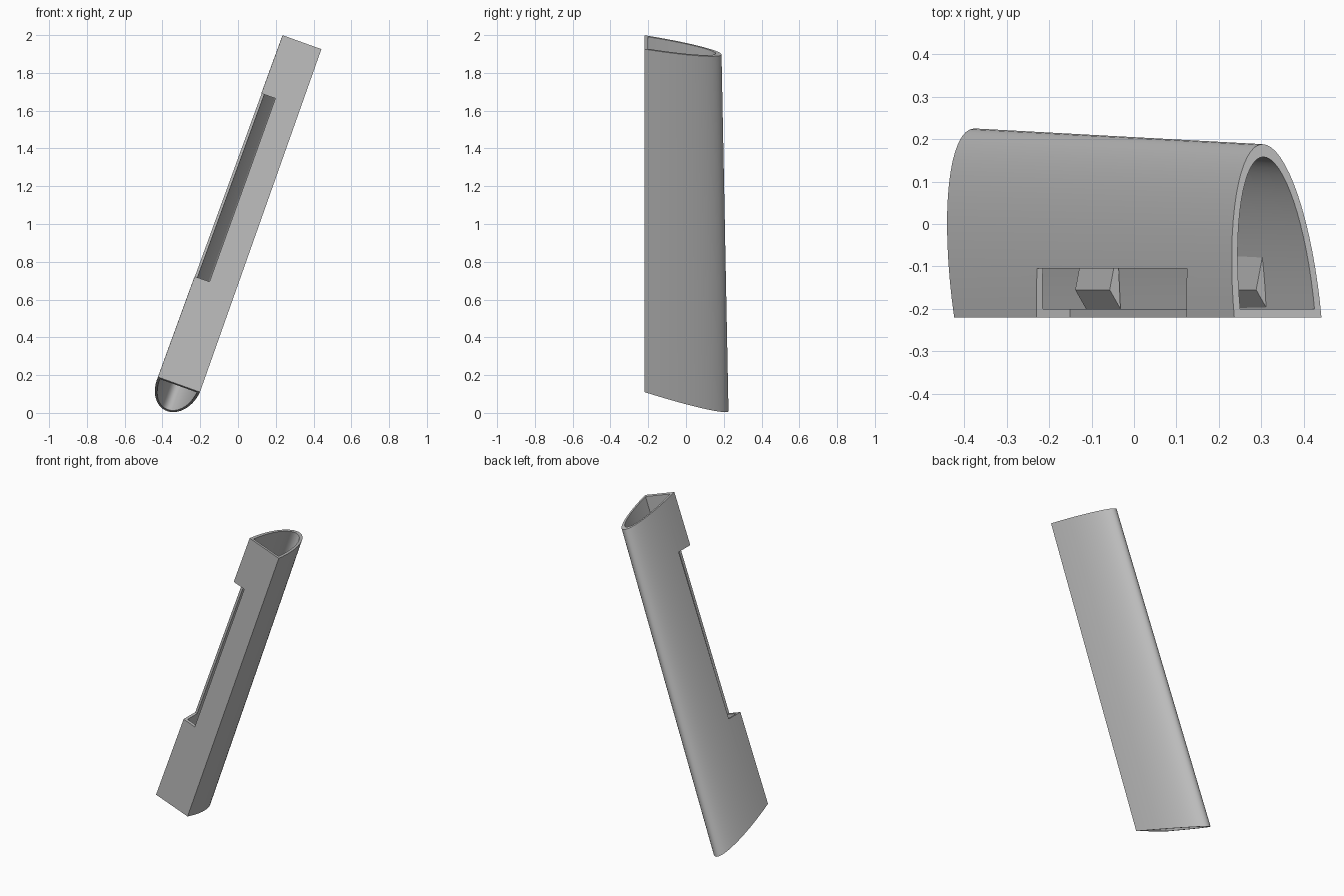
import bpy, bmesh
from math import pi, sin, cos
from mathutils import Vector, Matrix

cube = bpy.data.objects.get("Cube")
if cube:
    bpy.data.objects.remove(cube, do_unlink=True)

grey = bpy.data.materials.new("plain grey")
grey.use_nodes = True
colour = (0.52, 0.52, 0.52, 1)
grey.diffuse_color = colour
grey.node_tree.nodes["Principled BSDF"].inputs["Base Color"].default_value = colour

# Leaning frame: local x across, y from the flat front to the rounded back, z along the tube
TILT = 0.345
FRAME = Matrix.Translation((-0.3125, -0.22, 0.15)) @ Matrix.Rotation(TILT, 4, "Y")
LENGTH = 1.926
STEPS = 32


def make_object(name, bm):
    bmesh.ops.recalc_face_normals(bm, faces=bm.faces)
    bm.transform(FRAME)
    mesh = bpy.data.meshes.new(name)
    bm.to_mesh(mesh)
    bm.free()
    mesh.materials.append(grey)
    obj = bpy.data.objects.new(name, mesh)
    bpy.context.collection.objects.link(obj)
    return obj


def ring(bm, half_width, depth, start, base, slope):
    """Half-ellipse section closed by a flat front, cut by a sloping end plane."""
    verts = []
    for i in range(STEPS + 1):
        angle = pi * i / STEPS
        y = start + depth * sin(angle)
        x = half_width * cos(angle) - 0.012 * sin(angle)
        verts.append(bm.verts.new((x, y, base - slope * y)))
    return verts


def bridge(bm, a, b):
    for i in range(len(a)):
        j = (i + 1) % len(a)
        bm.faces.new((a[i], a[j], b[j], b[i]))


def prism(name, profile, low, high):
    bm = bmesh.new()
    a, b = ([bm.verts.new((x, y, z)) for x, y in profile] for z in (low, high))
    bridge(bm, a, b)
    bm.faces.new(a)
    bm.faces.new(b)
    return make_object(name, bm)


# Hollow tapering tube, open at both ends
bm = bmesh.new()
outer_low = ring(bm, 0.118, 0.445, 0, 0, 0.345)
outer_high = ring(bm, 0.109, 0.408, 0, LENGTH, 0.18)
inner_low = ring(bm, 0.103, 0.400, 0.02, 0, 0.345)
inner_high = ring(bm, 0.093, 0.358, 0.02, LENGTH, 0.18)
for a, b in ((outer_low, outer_high), (outer_high, inner_high),
             (inner_high, inner_low), (inner_low, outer_low)):
    bridge(bm, a, b)
tube = make_object("hollow_tube", bm)

# Long notch through the front corner
cutter = prism("notch_cutter", [(-0.3, -0.1), (-0.032, -0.1), (-0.032, 0.115), (-0.3, 0.115)],
               0.567, 1.598)
cutter.hide_render = True
cut = tube.modifiers.new("notch", "BOOLEAN")
cut.operation = "DIFFERENCE"
cut.solver = "EXACT"
cut.object = cutter
bpy.context.view_layer.objects.active = tube
tube.select_set(True)
bpy.ops.object.modifier_apply(modifier=cut.name)
bpy.data.objects.remove(cutter, do_unlink=True)
bpy.ops.object.shade_smooth_by_angle(angle=0.5)

# Small ridges on the inner side wall
for name, low, high in (("lower_ridge", 0.32, 0.56), ("upper_ridge", 1.34, 1.58)):
    prism(name, [(0.097, 0.02), (0.07, 0.065), (0.09, 0.165)], low, high)
